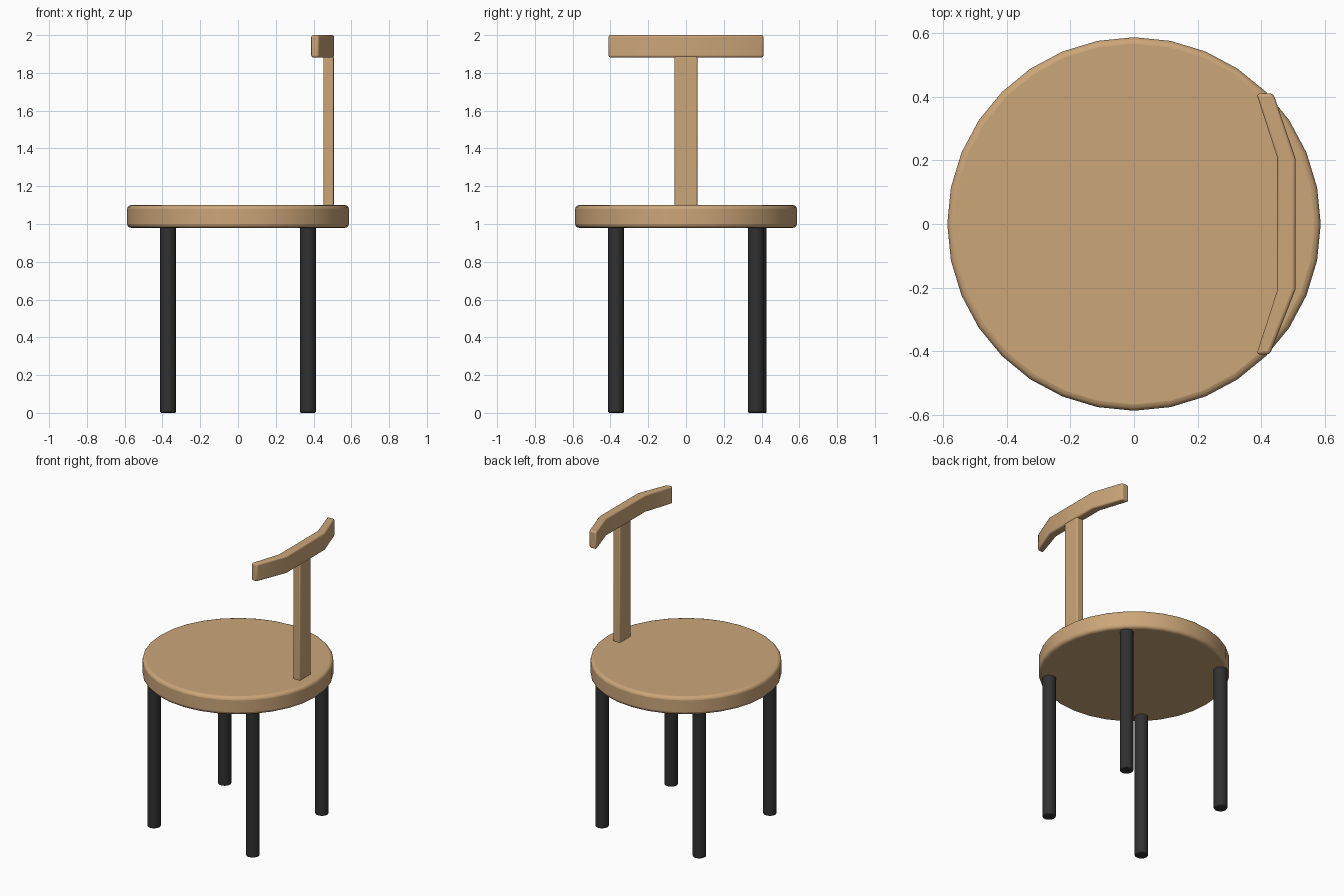
import bpy, bmesh, math

if "Cube" in bpy.data.objects:
    bpy.data.objects.remove(bpy.data.objects["Cube"])


def material(name, rgb):
    m = bpy.data.materials.new(name)
    m.diffuse_color = (*rgb, 1.0)
    m.use_nodes = True
    m.node_tree.nodes["Principled BSDF"].inputs["Base Color"].default_value = m.diffuse_color
    return m


WOOD = material("tan wood", (0.60, 0.38, 0.19))
BLACK = material("black metal", (0.03, 0.03, 0.03))


def prism(name, outline, z0, z1, mat, bevel, segments=3):
    """Extrude an anticlockwise xy outline from z0 to z1 and round its edges."""
    bm = bmesh.new()
    base = bm.faces.new([bm.verts.new((x, y, z0)) for x, y in outline])
    top = bmesh.ops.extrude_face_region(bm, geom=[base], use_keep_orig=True)
    for v in top["geom"]:
        if isinstance(v, bmesh.types.BMVert):
            v.co.z = z1
    bmesh.ops.recalc_face_normals(bm, faces=bm.faces)
    mesh = bpy.data.meshes.new(name)
    bm.to_mesh(mesh)
    bm.free()
    mesh.materials.append(mat)
    obj = bpy.data.objects.new(name, mesh)
    bpy.context.collection.objects.link(obj)
    mod = obj.modifiers.new("rounded edges", "BEVEL")
    mod.width, mod.segments = bevel, segments
    mod.limit_method, mod.angle_limit = "ANGLE", math.radians(30)
    bpy.ops.object.select_all(action="DESELECT")
    obj.select_set(True)
    bpy.context.view_layer.objects.active = obj
    bpy.ops.object.shade_smooth_by_angle(angle=math.radians(40))
    return obj


def circle(cx, cy, r, n=32):
    return [(cx + r * math.cos(2 * math.pi * i / n),
             cy + r * math.sin(2 * math.pi * i / n)) for i in range(n)]


# Round seat
prism("seat", circle(0, 0, 0.587), 0.98, 1.10, WOOD, 0.02)

# Four round legs
for name, x, y in (("front_left_leg", -0.37, -0.37), ("front_right_leg", 0.37, -0.37),
                   ("back_left_leg", -0.37, 0.385), ("back_right_leg", 0.37, 0.37)):
    prism(name, circle(x, y, 0.042), 0.0, 0.99, BLACK, 0.006, 2)

# Upright post carrying the backrest
prism("back_post", [(0.453, -0.06), (0.507, -0.06), (0.507, 0.06), (0.453, 0.06)],
      1.095, 1.89, WOOD, 0.008)

# Backrest with its ends bent forward over the seat
prism("backrest", [(0.385, -0.41), (0.427, -0.41), (0.508, -0.205), (0.508, 0.205),
                   (0.438, 0.41), (0.385, 0.41), (0.45, 0.21), (0.45, -0.21)],
      1.882, 2.0, WOOD, 0.01)
